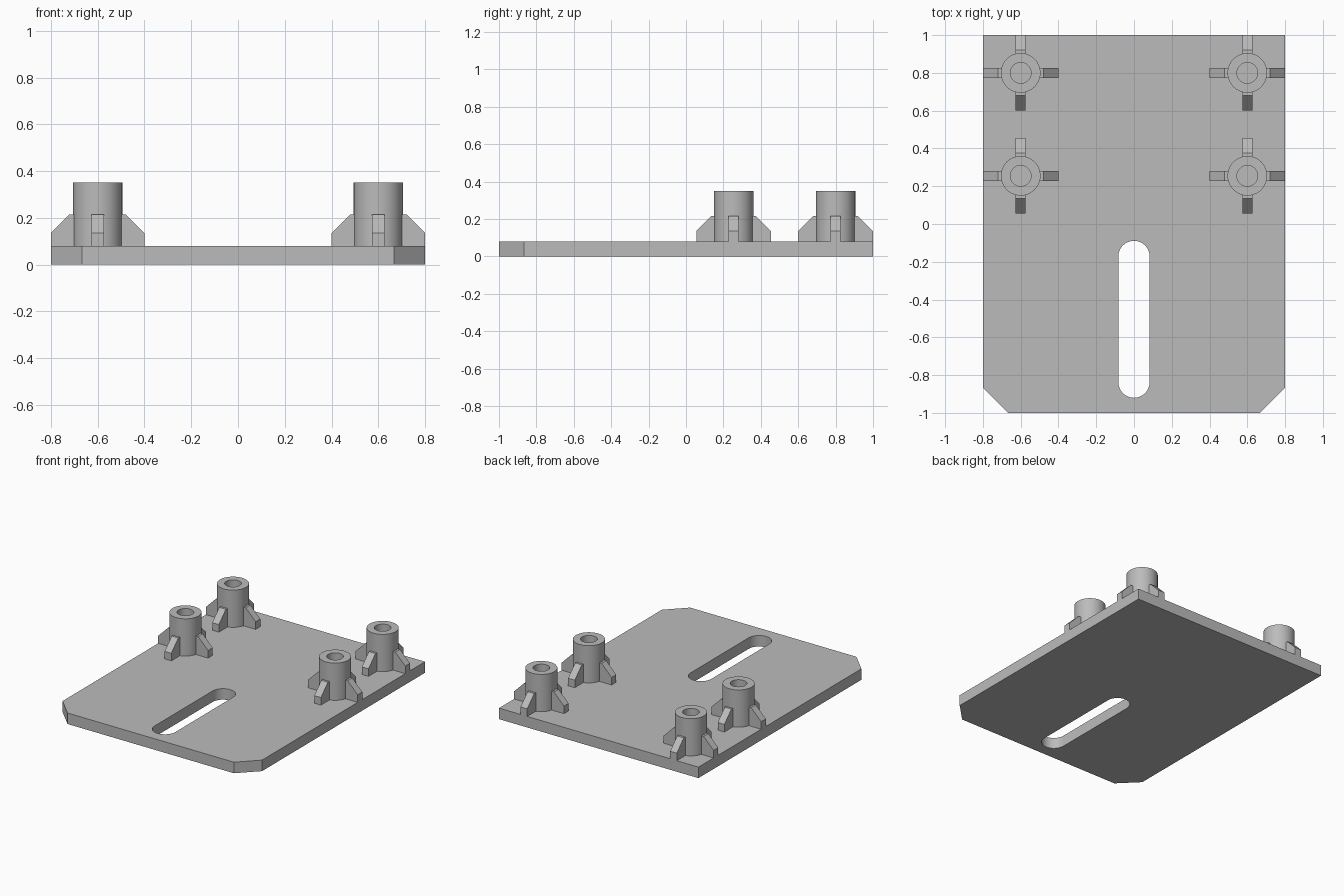
import bpy, bmesh
from math import sin, cos, pi, radians
from mathutils import Matrix, Vector

cube = bpy.data.objects.get("Cube")
if cube:
    bpy.data.objects.remove(cube, do_unlink=True)

# Material
grey = bpy.data.materials.new("plain grey")
grey.use_nodes = True
GREY = (0.5, 0.5, 0.5, 1)
grey.diffuse_color = GREY
grey.node_tree.nodes["Principled BSDF"].inputs["Base Color"].default_value = GREY

PLATE_TOP = 0.08


def make_object(name, bm, smooth=True):
    bmesh.ops.recalc_face_normals(bm, faces=bm.faces)
    mesh = bpy.data.meshes.new(name)
    bm.to_mesh(mesh)
    bm.free()
    mesh.materials.append(grey)
    obj = bpy.data.objects.new(name, mesh)
    bpy.context.collection.objects.link(obj)
    if smooth:
        bpy.ops.object.select_all(action="DESELECT")
        obj.select_set(True)
        bpy.context.view_layer.objects.active = obj
        bpy.ops.object.shade_smooth_by_angle(angle=radians(30))
    return obj


def add_loop(bm, points):
    verts = [bm.verts.new((x, y, 0)) for x, y in points]
    return [bm.edges.new((a, b)) for a, b in zip(verts, verts[1:] + verts[:1])]


def arc(cy, r, start, steps=16):
    angles = [start + pi * i / steps for i in range(steps + 1)]
    return [(r * cos(a), cy + r * sin(a)) for a in angles]


# Base plate with clipped front corners and a rounded slot
w, clip = 0.8, 0.133
outline = [(-w, 1), (-w, clip - 1), (clip - w, -1),
           (w - clip, -1), (w, clip - 1), (w, 1)]
slot = arc(-0.172, 0.083, 0) + arc(-0.837, 0.083, pi)
bm = bmesh.new()
edges = add_loop(bm, outline) + add_loop(bm, slot)
bmesh.ops.triangle_fill(bm, edges=edges, use_beauty=True, normal=(0, 0, 1))
bmesh.ops.dissolve_degenerate(bm, edges=bm.edges, dist=1e-5)
result = bmesh.ops.extrude_face_region(bm, geom=bm.faces[:], use_keep_orig=True)
top = [g for g in result["geom"] if isinstance(g, bmesh.types.BMVert)]
bmesh.ops.translate(bm, verts=top, vec=(0, 0, PLATE_TOP))
make_object("base_plate", bm)


def make_post(name, x, y):
    # Hollow post: spin a rectangular wall section, with a floor in the bore
    bm = bmesh.new()
    section = [(0, PLATE_TOP + 0.002), (0.055, PLATE_TOP + 0.002),
               (0.055, 0.35), (0.105, 0.35), (0.105, PLATE_TOP)]
    verts = [bm.verts.new((r, 0, z)) for r, z in section]
    path = [bm.edges.new(pair) for pair in zip(verts, verts[1:])]
    bmesh.ops.spin(bm, geom=verts + path, cent=(0, 0, 0), axis=(0, 0, 1),
                   angle=2 * pi, steps=48)
    bmesh.ops.remove_doubles(bm, verts=bm.verts, dist=1e-5)
    post = make_object(name, bm)
    post.location = (x, y, 0)


def make_ribs(name, x, y):
    # Four sloped ribs around the post
    bm = bmesh.new()
    profile = [(0.09, PLATE_TOP), (0.2, PLATE_TOP), (0.2, 0.135),
               (0.12, 0.215), (0.09, 0.215)]
    for i in range(4):
        turn = Matrix.Rotation(i * pi / 2, 3, "Z")
        face = bm.faces.new([bm.verts.new(turn @ Vector((r, -0.0265, z)))
                             for r, z in profile])
        side = bmesh.ops.extrude_face_region(bm, geom=[face], use_keep_orig=True)
        moved = [g for g in side["geom"] if isinstance(g, bmesh.types.BMVert)]
        bmesh.ops.translate(bm, verts=moved, vec=turn @ Vector((0, 0.053, 0)))
    ribs = make_object(name, bm, smooth=False)
    ribs.location = (x, y, 0)


for side, x in (("left", 0.6), ("right", -0.6)):
    for row, y in (("back", 0.8), ("front", 0.255)):
        make_post(f"{row}_{side}_post", x, y)
        make_ribs(f"{row}_{side}_ribs", x, y)
